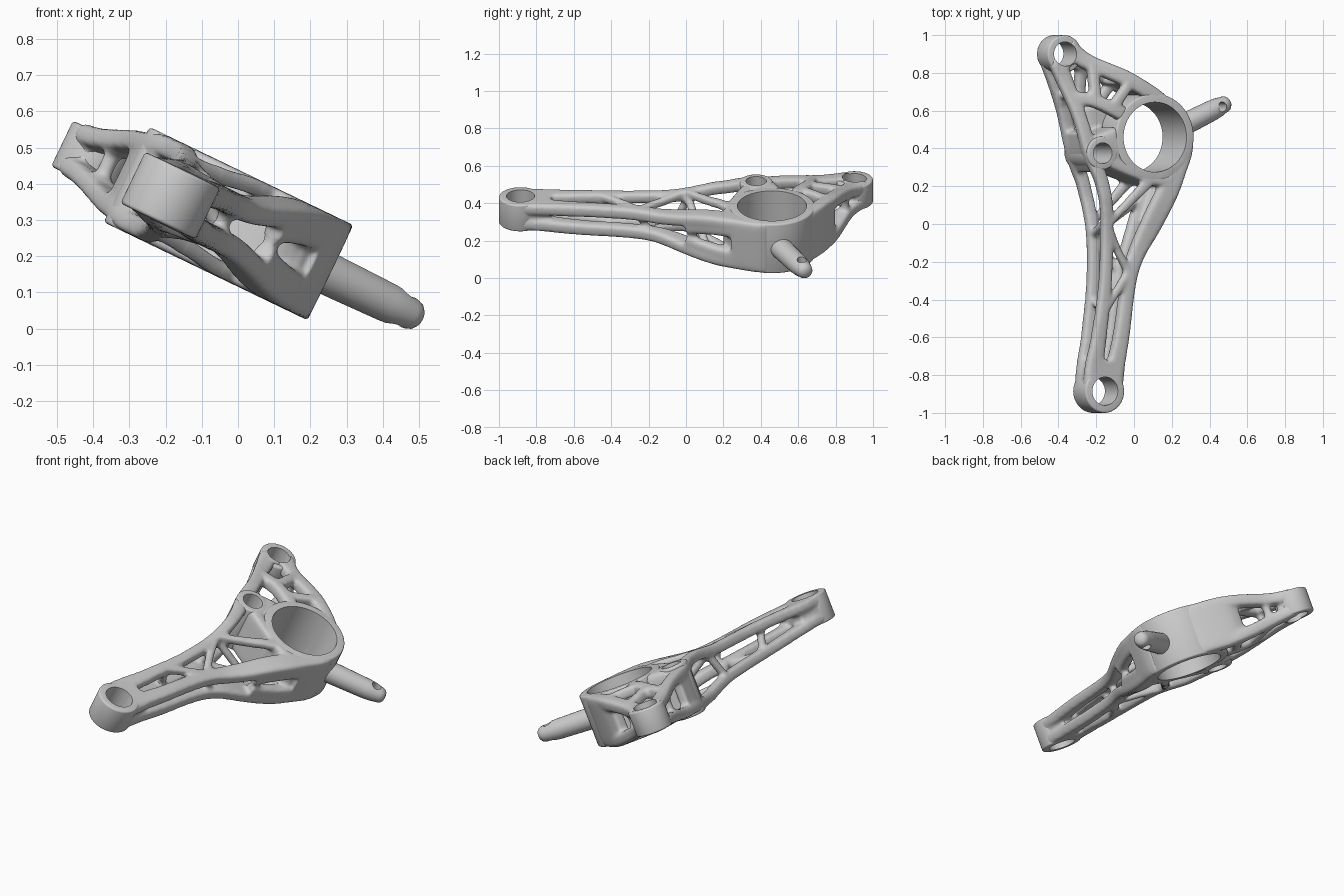
import bpy, bmesh, math
from mathutils import Vector, Matrix

if "Cube" in bpy.data.objects:
    bpy.data.objects.remove(bpy.data.objects["Cube"])

TILT = Matrix.Rotation(math.radians(25.7), 4, 'Y')   # whole bracket leans about y
MID = 0.250                                          # mid-plane height in the tilted frame
RING = (-0.067, 0.46)
THICK = 0.146


def clamp(t):
    return min(1, max(0, t))


def half(a, y):
    """Half thickness of the bracket: thick by the ring, thin at the ends."""
    t = clamp((math.hypot(a - RING[0], y - RING[1]) - 0.25) / 0.4)
    low = 0.080 + 0.008 * clamp((y + 0.8) / 0.3) * (y < 0.4)
    left = 0.022 * clamp((-0.2 - a) / 0.12) * clamp((y + 0.75) / 0.6) * clamp((0.4 - y) / 0.2)
    return min(THICK, low + (THICK - low) * (1 - t * t * (3 - 2 * t)) + left)


def new_object(name, bm):
    bmesh.ops.recalc_face_normals(bm, faces=bm.faces)
    me = bpy.data.meshes.new(name)
    bm.to_mesh(me)
    bm.free()
    ob = bpy.data.objects.new(name, me)
    bpy.context.collection.objects.link(ob)
    ob.matrix_world = TILT
    return ob


def spline(pts, n=8):
    """Catmull-Rom through points of any dimension."""
    pts = [Vector(p) for p in pts]
    p = [2 * pts[0] - pts[1]] + pts + [2 * pts[-1] - pts[-2]]
    out = []
    for i in range(1, len(p) - 2):
        for k in range(n):
            t = k / n
            out.append(0.5 * (2 * p[i] + (p[i + 1] - p[i - 1]) * t
                       + (2 * p[i - 1] - 5 * p[i] + 4 * p[i + 1] - p[i + 2]) * t * t
                       + (3 * p[i] - p[i - 1] - 3 * p[i + 1] + p[i + 2]) * t ** 3))
    return out + [pts[-1]]


def sweep(bm, centres, sizes, sides=20, power=0.5):
    """Rounded-box section (width, height) swept along centres."""
    rings = []
    for i, c in enumerate(centres):
        tan = (centres[min(i + 1, len(centres) - 1)] - centres[max(i - 1, 0)]).normalized()
        ref = Vector((0, 0, 1)) if abs(tan.z) < 0.8 else Vector((0, 1, 0))
        side = tan.cross(ref).normalized()
        up = side.cross(tan)
        w, h = sizes[i]
        ring = []
        for k in range(sides):
            g = 2 * math.pi * (k + 0.5) / sides
            x, z = math.cos(g), math.sin(g)
            ring.append(bm.verts.new(c + side * math.copysign(abs(x) ** power, x) * w / 2
                                     + up * math.copysign(abs(z) ** power, z) * h / 2))
        rings.append(ring)
    for r, s in zip(rings, rings[1:]):
        for k in range(sides):
            bm.faces.new((r[k], r[(k + 1) % sides], s[(k + 1) % sides], s[k]))
    bm.faces.new(rings[0][::-1])
    bm.faces.new(rings[-1])


def rail(bm, pts, h=0.056):
    """Same rail on the top and the bottom face; pts are (a, y, width)."""
    s = spline(pts)
    for sign in (-1, 1):
        sweep(bm, [Vector((a, y, MID + sign * (half(a, y) - h / 2))) for a, y, w in s],
              [(w, h) for a, y, w in s])


def wall(bm, pts):
    """Full-height web."""
    s = spline(pts)
    sweep(bm, [Vector((a, y, MID)) for a, y, w in s], [(w, 2 * half(a, y)) for a, y, w in s],
          sides=32, power=0.3)


def strut(bm, p, q, d=0.045):
    """Round strut between two (a, y, -1..1 height) points."""
    ends = [Vector((a, y, MID + f * (half(a, y) - 0.03))) for a, y, f in (p, q)]
    sweep(bm, ends, [(d, d)] * 2, power=1)


def cylinder(bm, a, y, r, h, segs=64, bevel=0.0):
    g = bmesh.ops.create_cone(bm, cap_ends=True, segments=segs, radius1=r, radius2=r, depth=2 * h,
                              matrix=Matrix.Translation((a, y, MID)))
    if bevel:
        edges = {e for v in g['verts'] for e in v.link_edges
                 if abs(e.verts[0].co.z - e.verts[1].co.z) < 1e-5}
        bmesh.ops.bevel(bm, geom=list(edges), offset=bevel, segments=3, profile=0.5, affect='EDGES')


# organic truss body
bm = bmesh.new()
rail(bm, [(-.275, -.88, .12), (-.253, -.75, .10), (-.223, -.6, .085), (-.166, -.25, .08),
          (-.058, 0, .115), (.035, .2, .12), (.10, .36, .10)], .068)         # right rail
rail(bm, [(-.381, -.88, .12), (-.378, -.75, .10), (-.357, -.6, .08), (-.325, -.3, .066),
          (-.325, 0, .066), (-.36, .2, .07), (-.425, .37, .08), (-.495, .6, .075),
          (-.595, .86, .10)], .060)                                          # left rail
rail(bm, [(-.54, .93, .12), (-.42, .855, .085), (-.21, .765, .085), (-.04, .665, .08),
          (.08, .57, .08)], .070)                                            # back rail
rail(bm, [(-.03, 0, .06), (.06, .2, .07), (.125, .36, .06)], .11)            # slotted right web
wall(bm, [(.08, .25, .07), (.13, .37, .06), (.15, .44, .03)])
wall(bm, [(-.33, -.88, .22), (-.315, -.72, .17)])
wall(bm, [(-.25, .77, .06), (-.17, .75, .07), (-.04, .67, .08), (.07, .578, .07)])
wall(bm, [(-.56, .91, .18), (-.52, .84, .16)])
wall(bm, [(-.39, .40, .15), (-.27, .43, .18)])
wall(bm, [(-.385, .28, .05), (-.425, .37, .07), (-.46, .49, .05)])
wall(bm, [(-.36, .35, .08), (-.22, .29, .07), (-.12, .25, .06)])
wall(bm, [(.07, .26, .06), (-.02, .23, .06), (-.12, .245, .06)])
sweep(bm, [Vector((-.27, .45, MID - .07)), Vector((-.32, .63, MID - .07))], [(.15, .06)] * 2)
rail(bm, [(-.325, .0, .04), (-.22, .10, .045), (-.10, .22, .06)], .045)      # face diagonals
rail(bm, [(-.325, .0, .04), (-.26, -.13, .04), (-.18, -.26, .045)], .045)
rail(bm, [(-.33, -.46, .04), (-.26, -.36, .04), (-.18, -.25, .045)], .045)
rail(bm, [(-.53, .67, .07), (-.40, .65, .07), (-.24, .58, .08)], .07)
rail(bm, [(-.40, .85, .06), (-.395, .66, .06)], .06)
rail(bm, [(-.19, .76, .05), (-.30, .62, .06)], .06)
for p, q in [((-.325, .02, 1), (-.325, -.06, -1)), ((-.33, -.46, 1), (-.33, -.40, -1)),
             ((-.17, -.25, 1), (-.16, -.2, -1)), ((-.03, .02, 1), (-.01, .05, -1)),
             ((-.52, .68, 1), (-.52, .68, -1)), ((-.40, .85, 1), (-.40, .85, -1)),
             ((-.325, 0, 1), (-.05, .12, -1))]:
    strut(bm, p, q)
body = new_object("truss_body", bm)
m = body.modifiers.new("fuse", 'REMESH')
m.mode, m.voxel_size, m.use_smooth_shade = 'VOXEL', 0.010, True
m = body.modifiers.new("soften", 'SMOOTH')
m.factor, m.iterations = 0.5, 6

# bearing ring and mounting bosses: centre a, y, outer radius, half height, bore radius
parts = [("bearing_ring", *RING, .230, THICK, .185), ("front_boss", -.328, -.885, .115, .079, .075),
         ("back_boss", -.560, .900, .100, .070, .064), ("side_boss", -.374, .375, .088, THICK, .055)]
solids = [body]
for name, a, y, r, h, bore in parts:
    bm = bmesh.new()
    cylinder(bm, a, y, r, h, bevel=.010)
    solids.append(new_object(name, bm))

# side pin with rounded, slimmer tip
bm = bmesh.new()
start, axis = Vector((.13, .505, MID - .006)), Vector((.91, .415, 0)).normalized()
prof = [(0, .060), (.10, .058), (.23, .055), (.275, .051), (.295, .046), (.31, .044),
        (.328, .038), (.339, .026), (.343, .008)]
sweep(bm, [start + axis * d for d, r in prof], [(2 * r, 2 * r) for d, r in prof], 24, 1)
solids.append(new_object("side_pin", bm))

# bores cut through everything
bm = bmesh.new()
for name, a, y, r, h, bore in parts:
    cylinder(bm, a, y, bore, .4)
cylinder(bm, .38, .62, .026, .3, 24)
cutter = new_object("bore_cutter", bm)
cutter.hide_render = True
for ob in solids:
    m = ob.modifiers.new("bores", 'BOOLEAN')
    m.operation, m.object, m.solver = 'DIFFERENCE', cutter, 'EXACT'
deps = bpy.context.evaluated_depsgraph_get()
meshes = [bpy.data.meshes.new_from_object(ob.evaluated_get(deps)) for ob in solids]
for ob, me in zip(solids, meshes):
    ob.modifiers.clear()
    ob.data = me
bpy.data.objects.remove(cutter)
bpy.ops.object.select_all(action='DESELECT')
for ob in solids:
    ob.select_set(True)
bpy.context.view_layer.objects.active = body
bpy.ops.object.shade_smooth_by_angle(angle=math.radians(40))
